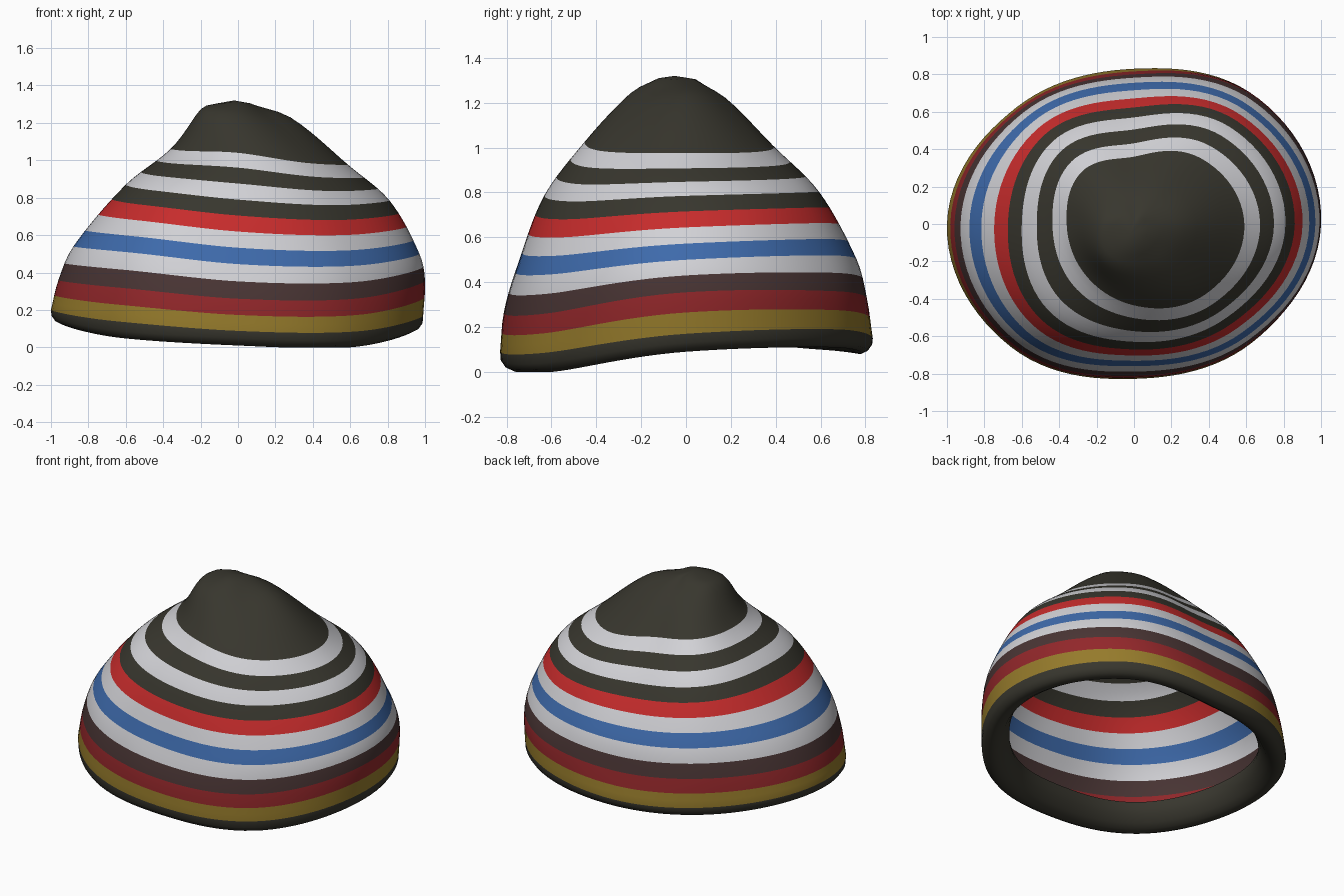
import bpy, bmesh, math

if "Cube" in bpy.data.objects:
    bpy.data.objects.remove(bpy.data.objects["Cube"])

SEG = 96
# Key rings: stripe level -> radius and height at 8 compass angles (0 = +x, 90 = back)
LEVELS = [0, 2, 4, 8, 11, 14, 15.5]
RADII = [
    [.99, .945, .83, .885, 1.0, .93, .828, .895],
    [1.0, .94, .80, .86, .96, .91, .812, .885],
    [.97, .885, .755, .81, .88, .855, .76, .85],
    [.81, .73, .57, .62, .60, .65, .63, .705],
    [.59, .50, .36, .395, .36, .375, .435, .535],
    [.28, .22, .17, .18, .19, .24, .25, .27],
    [.07, .05, .03, .06, .10, .13, .12, .09]]
HEIGHTS = [
    [.17, .19, .145, .17, .20, .14, .088, .085],
    [.355, .36, .32, .35, .36, .32, .26, .26],
    [.50, .52, .50, .53, .54, .51, .445, .435],
    [.785, .80, .81, .85, .87, .84, .79, .76],
    [.975, .985, 1.03, 1.06, 1.06, 1.05, 1.04, .985],
    [1.23, 1.22, 1.225, 1.24, 1.275, 1.26, 1.24, 1.21],
    [1.30, 1.305, 1.305, 1.305, 1.305, 1.305, 1.31, 1.305]]
RIM_Z = [.09, .11, .08, .10, .13, .05, .01, 0]
# Folded brim profile: (inset from outer wall, height above rim bottom)
BRIM = [(.165, .15), (.17, .12), (.15, .075), (.12, .03), (.085, .008),
        (.05, 0), (.022, .013), (.003, .04)]


def around(vals, j):
    """Smooth periodic interpolation of 8 values round the hat."""
    t = 8 * j / SEG
    i, f = int(t), t - int(t)
    a, b, c, d = (vals[(i + n) % 8] for n in (-1, 0, 1, 2))
    return b + .5 * f * (c - a + f * (2*a - 5*b + 4*c - d + f * (3*(b - c) + d - a)))


def along(keys, k):
    """Smooth interpolation of key values up the hat."""
    n = len(LEVELS)

    def slope(i):
        a, b = max(i - 1, 0), min(i + 1, n - 1)
        return (keys[b] - keys[a]) / (LEVELS[b] - LEVELS[a])
    i = max(m for m in range(n - 1) if LEVELS[m] <= k)
    h = LEVELS[i + 1] - LEVELS[i]
    f = (k - LEVELS[i]) / h
    return ((2*f**3 - 3*f**2 + 1) * keys[i] + (f**3 - 2*f**2 + f) * h * slope(i)
            + (3*f**2 - 2*f**3) * keys[i + 1] + (f**3 - f**2) * h * slope(i + 1))


# Colours
COLOURS = {
    "charcoal": (.039, .037, .027), "gold": (.30, .195, .024),
    "dark_red": (.285, .02, .023), "brown": (.066, .035, .034),
    "white": (.64, .64, .67), "blue": (.048, .145, .41), "red": (.57, .025, .025)}
NAMES = list(COLOURS)
STRIPES = ["gold", "dark_red", "brown", "white", "blue", "white", "red",
           "charcoal", "white", "charcoal", "white"]


def add_colours(mesh):
    for name, rgb in COLOURS.items():
        mat = bpy.data.materials.get(name) or bpy.data.materials.new(name)
        mat.diffuse_color = (*rgb, 1)
        mat.use_nodes = True
        mat.node_tree.nodes["Principled BSDF"].inputs["Base Color"].default_value = mat.diffuse_color
        mesh.materials.append(mat)


# Knitted hat: brim rings, stripe rings, crown rings
bm = bmesh.new()
rings = []
columns = [([around(r, j) for r in RADII], [around(z, j) for z in HEIGHTS],
            around(RIM_Z, j)) for j in range(SEG)]


def add_ring(point):
    ring = []
    for j, col in enumerate(columns):
        r, z = point(col)
        a = 2 * math.pi * j / SEG
        ring.append(bm.verts.new((r * math.cos(a), r * math.sin(a), max(z, 0))))
    rings.append(ring)


for inset, up in BRIM:
    add_ring(lambda c: (c[0][0] - inset, c[2] + up))
levels = [i / 2 for i in range(23)] + [11.5 + i / 2 for i in range(9)]
for k in levels:
    add_ring(lambda c: (along(c[0], k), along(c[1], k)))

for n in range(len(rings) - 1):
    k = n - len(BRIM)
    stripe = STRIPES[int(levels[k])] if k >= 0 and levels[k] < 11 else "charcoal"
    for j in range(SEG):
        m = (j + 1) % SEG
        f = bm.faces.new((rings[n][j], rings[n][m], rings[n + 1][m], rings[n + 1][j]))
        f.material_index = NAMES.index(stripe)
        f.smooth = True

# Off-centre peak
tip = bm.verts.new((-.02, -.05, 1.32))
for j in range(SEG):
    f = bm.faces.new((rings[-1][j], rings[-1][(j + 1) % SEG], tip))
    f.smooth = True

mesh = bpy.data.meshes.new("striped_hat")
add_colours(mesh)
bm.to_mesh(mesh)
bm.free()
hat = bpy.data.objects.new("striped_hat", mesh)
bpy.context.collection.objects.link(hat)
